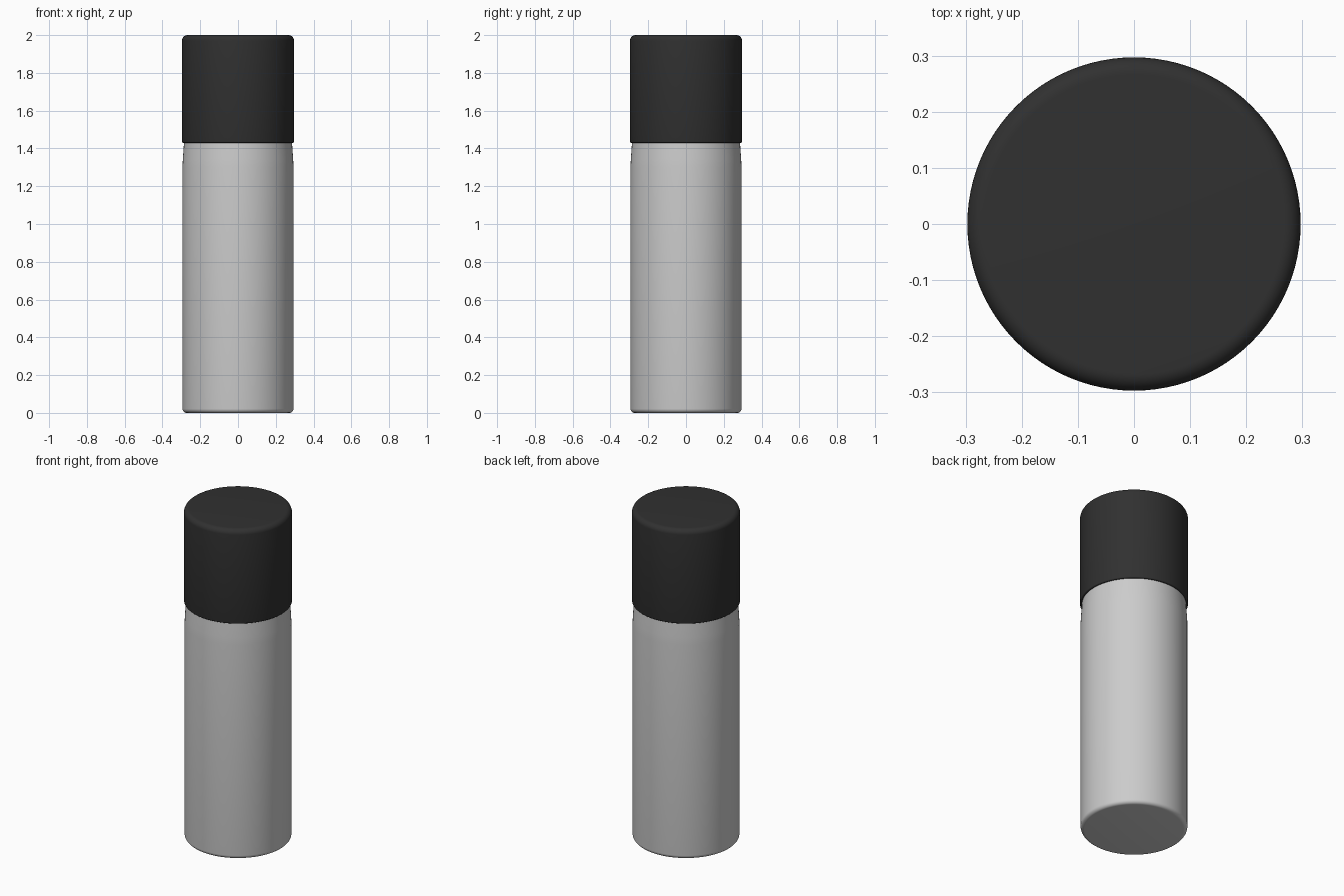
import bpy, bmesh, math

if "Cube" in bpy.data.objects:
    bpy.data.objects.remove(bpy.data.objects["Cube"])

SIDES = 96


def fillet(cx, cz, r, a0, a1, n=6):
    """Arc points in the (radius, z) profile plane."""
    return [(cx + r * math.cos(math.radians(a0 + (a1 - a0) * i / n)),
             cz + r * math.sin(math.radians(a0 + (a1 - a0) * i / n)))
            for i in range(n + 1)]


def lathe(name, profile, color=None):
    """Spin a profile that starts and ends on the z axis."""
    bm = bmesh.new()
    verts = [bm.verts.new((r, 0, z)) for r, z in profile]
    edges = [bm.edges.new(pair) for pair in zip(verts, verts[1:])]
    bmesh.ops.spin(bm, geom=verts + edges, cent=(0, 0, 0), axis=(0, 0, 1),
                   angle=2 * math.pi, steps=SIDES)
    bmesh.ops.remove_doubles(bm, verts=bm.verts, dist=1e-5)
    bmesh.ops.recalc_face_normals(bm, faces=bm.faces)
    mesh = bpy.data.meshes.new(name)
    bm.to_mesh(mesh)
    bm.free()
    obj = bpy.data.objects.new(name, mesh)
    bpy.context.collection.objects.link(obj)
    if color:
        mat = bpy.data.materials.new(name + "_color")
        mat.diffuse_color = color
        mat.use_nodes = True
        mat.node_tree.nodes["Principled BSDF"].inputs["Base Color"].default_value = mat.diffuse_color
        mesh.materials.append(mat)
    bpy.ops.object.select_all(action='DESELECT')
    obj.select_set(True)
    bpy.context.view_layer.objects.active = obj
    bpy.ops.object.shade_smooth_by_angle(angle=math.radians(35))
    return obj


# Canister body: rounded foot, straight wall, slightly drawn-in shoulder
lathe("canister_body",
      [(0, 0)] + fillet(0.272, 0.022, 0.022, -90, 0)
      + [(0.294, 1.30), (0.292, 1.345), (0.288, 1.40), (0.285, 1.45), (0, 1.45)])

# Dark cap: thin lip overhanging the body, rounded top edge
lathe("cap",
      [(0, 1.434), (0.291, 1.43)] + fillet(0.291, 1.436, 0.006, -90, 0, 3)
      + fillet(0.267, 1.97, 0.03, 0, 90, 8) + [(0, 2.0)],
      (0.03, 0.03, 0.03, 1))
